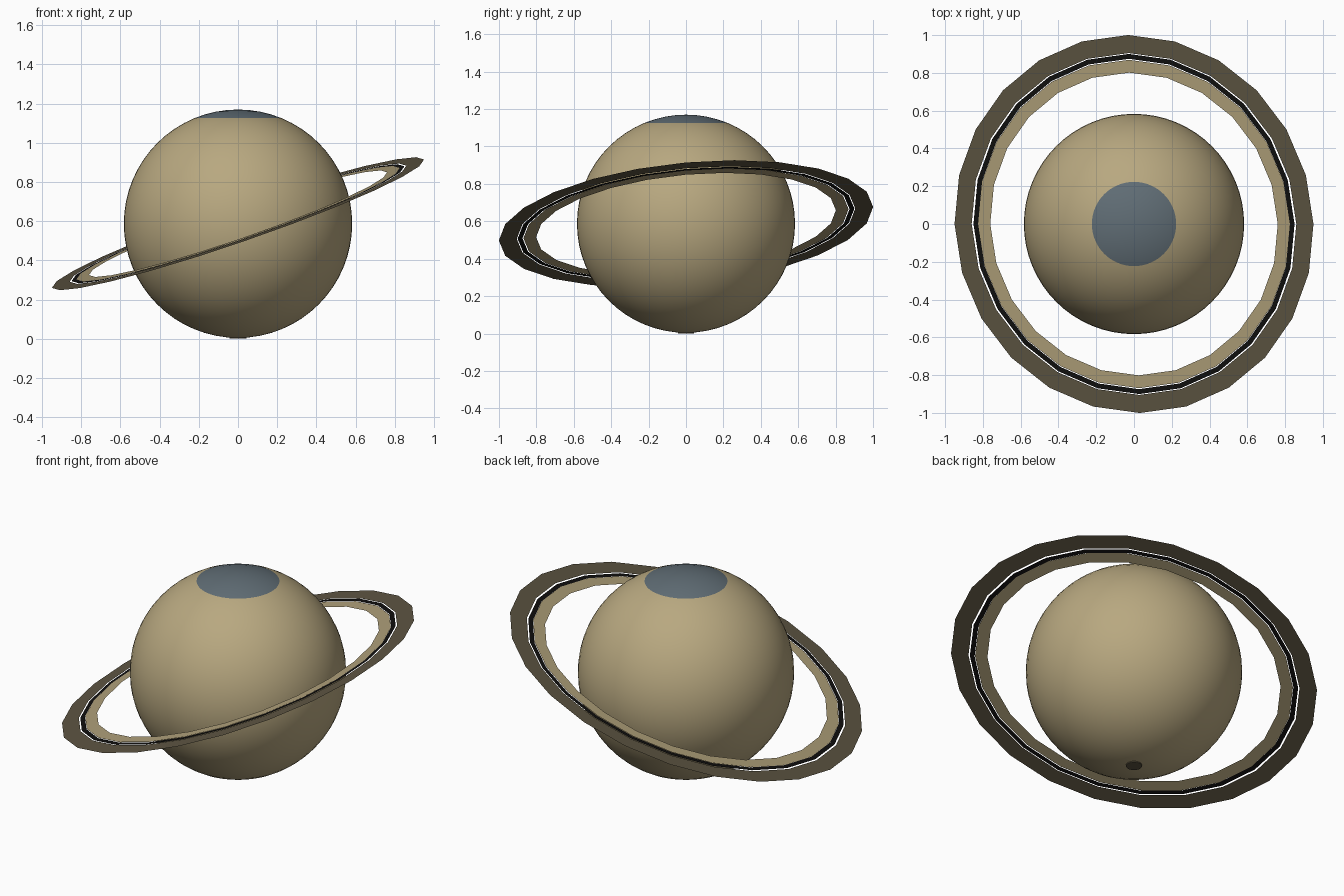
import bpy, bmesh, math

if "Cube" in bpy.data.objects:
    bpy.data.objects.remove(bpy.data.objects["Cube"])

CENTRE_Z = 0.587
RADIUS = 0.583


def material(name, rgb):
    lin = [((c / 255 + 0.055) / 1.055) ** 2.4 if c > 10 else c / 255 / 12.92 for c in rgb]
    m = bpy.data.materials.new(name)
    m.diffuse_color = (*lin, 1)
    m.use_nodes = True
    m.node_tree.nodes["Principled BSDF"].inputs["Base Color"].default_value = m.diffuse_color
    return m


SAND = material("sand", (184, 168, 128))
SLATE = material("slate blue", (96, 109, 117))
TAN = material("ring tan", (173, 158, 120))
BROWN = material("ring brown", (92, 84, 65))
BLACK = material("ring black", (16, 15, 14))


def make_object(name, bm, mats):
    me = bpy.data.meshes.new(name)
    bm.to_mesh(me)
    bm.free()
    for m in mats:
        me.materials.append(m)
    ob = bpy.data.objects.new(name, me)
    bpy.context.collection.objects.link(ob)
    return ob


# planet globe with a coloured north polar cap
bm = bmesh.new()
bmesh.ops.create_uvsphere(bm, u_segments=64, v_segments=32, radius=RADIUS)
cap_z = RADIUS * math.cos(math.radians(22.5))
for f in bm.faces:
    f.smooth = True
    f.material_index = 1 if f.calc_center_median().z > cap_z else 0
globe = make_object("globe", bm, [SAND, SLATE])
globe.location.z = CENTRE_Z

# small disc under the south pole
bm = bmesh.new()
bmesh.ops.create_cone(bm, cap_ends=True, segments=24, radius1=0.043, radius2=0.043, depth=0.01)
foot = make_object("south_pole_disc", bm, [BROWN])
foot.location.z = 0.005


# flat tilted rings
def ring(name, r_in, r_out, mat, sides=24, stretch=1.0):
    bm = bmesh.new()
    loops = []
    for r in (r_in, r_out):
        loops.append([bm.verts.new((r * math.cos(2 * math.pi * i / sides),
                                    r * stretch * math.sin(2 * math.pi * i / sides), 0))
                      for i in range(sides)])
    a, b = loops
    for i in range(sides):
        j = (i + 1) % sides
        bm.faces.new((a[i], b[i], b[j], a[j]))
    ob = make_object(name, bm, [mat])
    ob.location.z = CENTRE_Z
    ob.rotation_euler = (0.0945, -0.332, 0)


ring("outer_ring", 0.909, 1.005, BROWN)
ring("dark_ring", 0.873, 0.899, BLACK, stretch=1.006)
ring("inner_ring", 0.805, 0.873, TAN, stretch=1.0)
